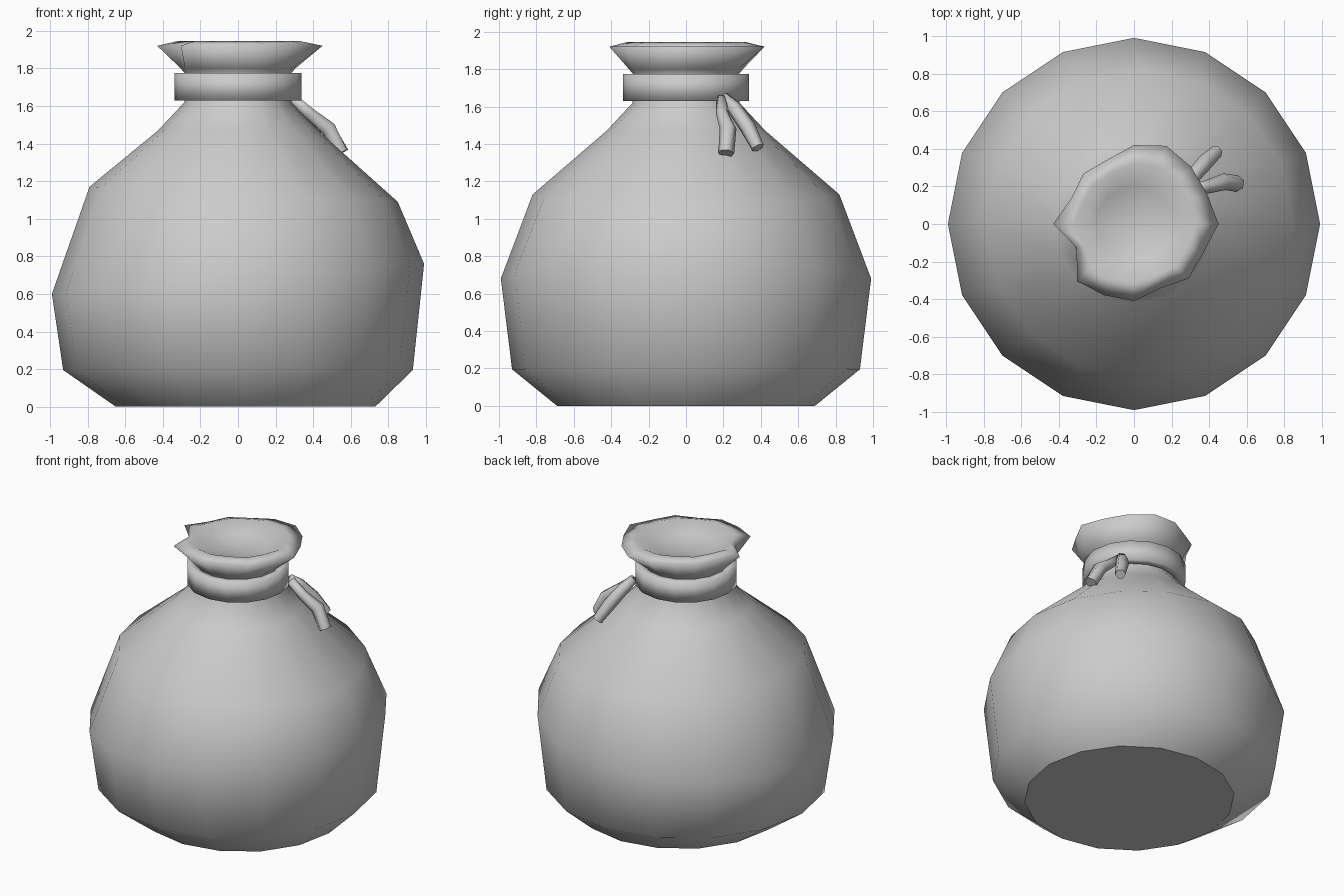
import bpy, bmesh
from math import cos, sin, pi
from mathutils import Vector

cube = bpy.data.objects.get("Cube")
if cube:
    bpy.data.objects.remove(cube)

SIDES = 16
cloth = bpy.data.materials.new("plain grey cloth")
cloth.use_nodes = True
grey = (0.6, 0.6, 0.6, 1)
cloth.diffuse_color = grey
cloth.node_tree.nodes["Principled BSDF"].inputs["Base Color"].default_value = grey


def finish(bm, name):
    for f in bm.faces:
        f.smooth = True
    bmesh.ops.recalc_face_normals(bm, faces=bm.faces)
    me = bpy.data.meshes.new(name)
    ob = bpy.data.objects.new(name, me)
    bpy.context.collection.objects.link(ob)
    me.materials.append(cloth)
    return me


def ring(bm, radii, z, shift=0, tilt=0):
    """One loop of cloth, moved along x and leaning to one side."""
    loop = []
    for i, r in enumerate(radii):
        a = 2 * pi * i / SIDES
        loop.append(bm.verts.new((r * cos(a) + shift, r * sin(a), z + tilt * cos(a))))
    return loop


def bridge(bm, a, b):
    n = len(a)
    for i in range(n):
        bm.faces.new((a[i], a[(i + 1) % n], b[(i + 1) % n], b[i]))


# Sack: round belly, narrow neck, ragged flared mouth and a shallow dished filling
bm = bmesh.new()
belly = [  # radius, height, sideways shift, lean
    (0.69, 0.0, 0.04, 0), (0.93, 0.195, 0, 0), (0.99, 0.68, 0, 0.08),
    (0.82, 1.13, 0.03, -0.04), (0.425, 1.47, 0, 0), (0.285, 1.62, 0, 0),
    (0.28, 1.77, 0, 0), (0.305, 1.8, 0, 0)]
rings = [ring(bm, [r] * SIDES, z, s, t) for r, z, s, t in belly]
mouth = [.45, .42, .43, .45, .42, .37, .38, .36, .43, .33, .43, .41, .41, .37, .41, .40]
rings.append(ring(bm, mouth, 1.92))
rings.append(ring(bm, [0.4 * r + 0.15 for r in mouth], 1.945))
rings.append(ring(bm, [0.2] * SIDES, 1.88))
for a, b in zip(rings, rings[1:]):
    bridge(bm, a, b)
centre = bm.verts.new((0, 0, 1.86))
for i in range(SIDES):
    bm.faces.new((rings[-1][i], rings[-1][(i + 1) % SIDES], centre))
base = bm.faces.new(rings[0][::-1])
for e in base.edges:
    e.smooth = False
me = finish(bm, "sack")
bm.to_mesh(me)
bm.free()

# Band tied round the neck
bm = bmesh.new()
rings = [ring(bm, [r] * SIDES, z)
         for r, z in ((0.27, 1.63), (0.338, 1.63), (0.338, 1.775), (0.27, 1.775))]
for a, b in zip(rings, rings[1:] + rings[:1]):
    bridge(bm, a, b)
me = finish(bm, "neck_band")
bm.to_mesh(me)
bm.free()


# Loose cord ends hanging from the band
def cord(name, path, radii, sides=6):
    bm = bmesh.new()
    pts = [Vector(p) for p in path]
    loops = []
    for i, p in enumerate(pts):
        d = pts[min(i + 1, len(pts) - 1)] - pts[max(i - 1, 0)]
        u = d.cross(Vector((0, 0, 1))).normalized()
        v = d.cross(u).normalized()
        loops.append([bm.verts.new(p + radii[i] * (u * cos(2 * pi * k / sides) + v * sin(2 * pi * k / sides)))
                      for k in range(sides)])
    for a, b in zip(loops, loops[1:]):
        bridge(bm, a, b)
    bm.faces.new(loops[0])
    end = bm.faces.new(loops[-1])
    for e in end.edges:
        e.smooth = False
    me = finish(bm, name)
    bm.to_mesh(me)
    bm.free()


cord("front_cord_end",
     [(.29, .19, 1.64), (.38, .195, 1.56), (.48, .225, 1.48), (.55, .215, 1.35)],
     (.03, .035, .045, .043))
cord("back_cord_end",
     [(.28, .2, 1.65), (.32, .26, 1.59), (.38, .33, 1.49), (.44, .385, 1.38)],
     (.03, .04, .043, .035))
